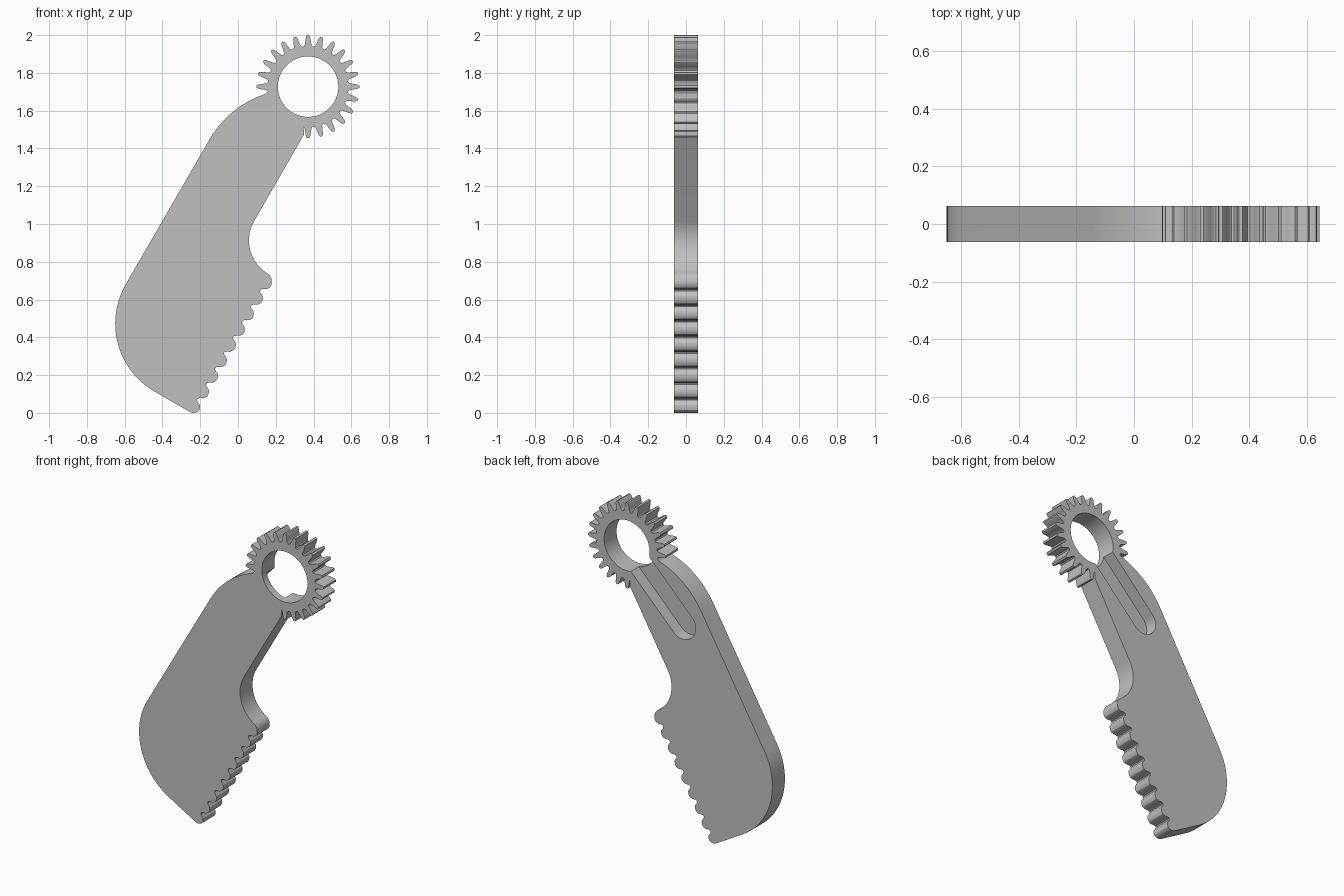
import bpy, bmesh
from math import radians, sin, cos

if "Cube" in bpy.data.objects:
    bpy.data.objects.remove(bpy.data.objects["Cube"])

HALF = 0.0625               # half the plate thickness
GEAR = (0.371, 1.727)       # centre of the toothed ring
TEETH = 24


def polar(c, r, deg):
    return (c[0] + r * cos(radians(deg)), c[1] + r * sin(radians(deg)))


def arc(c, r, start, end, steps):
    return [polar(c, r, start + (end - start) * i / steps) for i in range(steps + 1)]


def prism(name, profile, y0, y1):
    """Extrude an x-z profile from y0 to y1."""
    bm = bmesh.new()
    face = bm.faces.new([bm.verts.new((x, y0, z)) for x, z in profile])
    new = bmesh.ops.extrude_face_region(bm, geom=[face])["geom"]
    moved = [v for v in new if isinstance(v, bmesh.types.BMVert)]
    bmesh.ops.translate(bm, verts=moved, vec=(0, y1 - y0, 0))
    bmesh.ops.recalc_face_normals(bm, faces=bm.faces)
    mesh = bpy.data.meshes.new(name)
    bm.to_mesh(mesh)
    bm.free()
    obj = bpy.data.objects.new(name, mesh)
    bpy.context.collection.objects.link(obj)
    return obj


def cut(target, cutter):
    cutter.hide_render = True
    mod = target.modifiers.new("cut", 'BOOLEAN')
    mod.operation = 'DIFFERENCE'
    mod.solver = 'EXACT'
    mod.object = cutter
    bpy.context.view_layer.objects.active = target
    bpy.ops.object.modifier_apply(modifier=mod.name)
    bpy.data.objects.remove(cutter)


# Heel and curved shoulder of the arm
outline = arc((-0.235, 0.473), 0.415, 240, 150, 24)
outline += arc((0.309, 1.184), 0.53, 150, 108, 14)

# Gear teeth around the exposed part of the ring
flank = [(6.3, 0.214), (4.7, 0.221), (3.6, 0.24), (2.5, 0.262), (1.3, 0.272)]
tooth = flank + [(0, 0.273)] + [(-a, r) for a, r in reversed(flank)]
step = 360 / TEETH
for i in range(TEETH * 3 // 4 + 1):
    outline += [polar(GEAR, r, 180 - i * step + a) for a, r in tooth]

# Straight inner edge and the round relief above the jaw
outline.append((0.349, 1.473))
outline += arc((0.263, 0.913), 0.205, 150, 240, 20)

# Jaw serrations: one rounded lobe repeated along the edge
tip = (0.179, 0.69)
pitch = (-0.0476, -0.0825)
lobe = [(-0.001, 0.012), (0, 0), (-0.003, -0.015), (-0.011, -0.027), (-0.026, -0.034),
        (-0.05, -0.034), (-0.06, -0.038), (-0.063, -0.045), (-0.061, -0.053)]
outline += [(0.168, 0.727), (0.175, 0.715)]
for i in range(8):
    outline += [(tip[0] + pitch[0] * i + x, tip[1] + pitch[1] * i + z) for x, z in lobe]

# Rounded toe
outline += [(-0.202, 0.042), (-0.201, 0.028), (-0.205, 0.014), (-0.216, 0.004),
            (-0.232, 0), (-0.246, 0.001), (-0.26, 0.008)]

arm = prism("toothed_lever", outline, -HALF, HALF)

# Through hole in the ring
cut(arm, prism("hole_cutter", arc(GEAR, 0.16, 0, 357, 119), -0.2, 0.2))

# Round-ended pocket on the back, running from the hole down the arm
DIRECTION = 225.5
end = polar(GEAR, 0.56, DIRECTION)
pocket = arc(end, 0.09, DIRECTION - 90, DIRECTION + 90, 24)
pocket += [polar(GEAR, 0.09, DIRECTION + 90), polar(GEAR, 0.09, DIRECTION - 90)]
cut(arm, prism("pocket_cutter", pocket, HALF - 0.08, 0.2))

# Plain grey finish
grey = bpy.data.materials.new("light_grey")
grey.use_nodes = True
colour = (0.53, 0.53, 0.53, 1)
grey.diffuse_color = colour
grey.node_tree.nodes["Principled BSDF"].inputs["Base Color"].default_value = colour
arm.data.materials.clear()
arm.data.materials.append(grey)

bpy.ops.object.select_all(action='DESELECT')
arm.select_set(True)
bpy.context.view_layer.objects.active = arm
bpy.ops.object.shade_smooth_by_angle(angle=radians(30))
